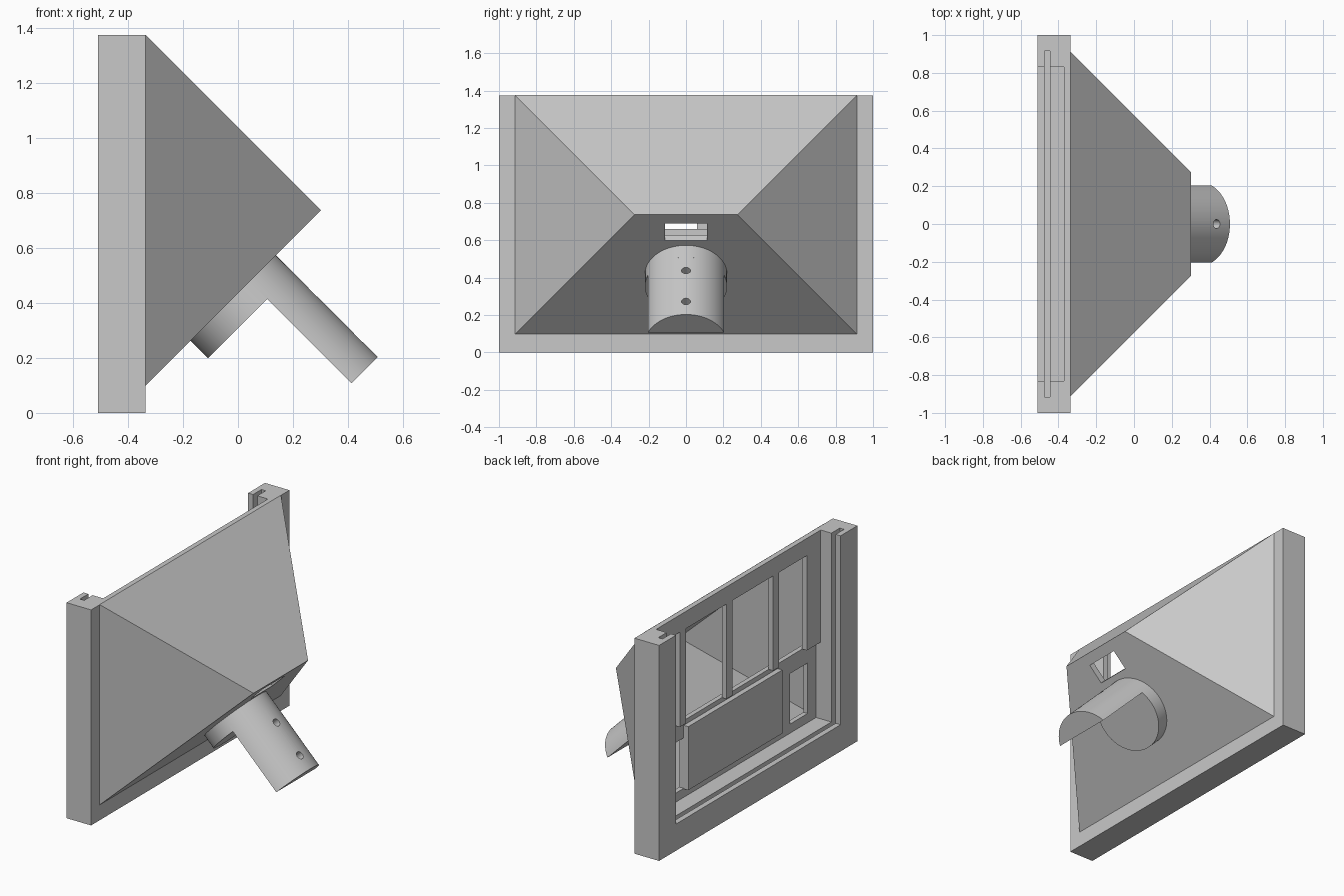
import bpy
import bmesh
import math
from mathutils import Matrix, Vector

if "Cube" in bpy.data.objects:
    bpy.data.objects.remove(bpy.data.objects["Cube"], do_unlink=True)

grey = bpy.data.materials.new("plain_grey")
grey.use_nodes = True
colour = (0.58, 0.58, 0.58, 1)
grey.diffuse_color = colour
grey.node_tree.nodes["Principled BSDF"].inputs["Base Color"].default_value = colour


def make(name, bm):
    bmesh.ops.recalc_face_normals(bm, faces=bm.faces)
    mesh = bpy.data.meshes.new(name)
    bm.to_mesh(mesh)
    bm.free()
    mesh.materials.append(grey)
    obj = bpy.data.objects.new(name, mesh)
    bpy.context.collection.objects.link(obj)
    return obj


def box(name, x, y, z, matrix=Matrix()):
    """Box from three (low, high) ranges."""
    bm = bmesh.new()
    bmesh.ops.create_cube(bm, size=1)
    for v in bm.verts:
        v.co = matrix @ Vector([(r[0] + r[1]) / 2 + c * (r[1] - r[0])
                                for r, c in zip((x, y, z), v.co)])
    return make(name, bm)


def round_bar(name, radius, low, high, matrix, sweep=math.pi, sides=64):
    """Bar along local z; its section is the arc within +-sweep of local x."""
    bm = bmesh.new()
    steps = sides if sweep == math.pi else sides + 1
    angles = [-sweep + 2 * sweep * i / sides for i in range(steps)]
    verts = [bm.verts.new((radius * math.cos(a), radius * math.sin(a), low))
             for a in angles]
    cap = bm.faces.new(verts)
    grown = bmesh.ops.extrude_face_region(bm, geom=[cap], use_keep_orig=True)["geom"]
    for v in grown:
        if isinstance(v, bmesh.types.BMVert):
            v.co.z = high
    bm.transform(matrix)
    return make(name, bm)


def wedge(name, base_x, tip_x):
    """Hipped wedge with 45 degree sides, ridge along y at tip_x."""
    bm = bmesh.new()
    reach = tip_x - base_x
    mid, half = 0.737, 0.275
    base = [bm.verts.new((base_x, sy * (half + reach), mid + sz * reach))
            for sy, sz in ((-1, -1), (1, -1), (1, 1), (-1, 1))]
    ridge = [bm.verts.new((tip_x, s * half, mid)) for s in (-1, 1)]
    a, b, c, d = base
    for face in ((a, b, c, d), (a, b, ridge[1], ridge[0]),
                 (d, c, ridge[1], ridge[0]), (a, d, ridge[0]), (b, c, ridge[1])):
        bm.faces.new(face)
    return make(name, bm)


def cut(obj, cutter):
    mod = obj.modifiers.new("cut", "BOOLEAN")
    mod.operation = "DIFFERENCE"
    mod.solver = "EXACT"
    mod.object = cutter
    bpy.context.view_layer.update()
    graph = bpy.context.evaluated_depsgraph_get()
    result = bpy.data.meshes.new_from_object(obj.evaluated_get(graph))
    obj.modifiers.clear()
    obj.data = result
    bpy.data.objects.remove(cutter, do_unlink=True)


# Upright frame, open at the top, with a groove for a sliding sheet
frame = box("frame", (-0.51, -0.337), (-1, 1), (0, 1.375))
cut(frame, box("opening", (-0.6, -0.37), (-0.83, 0.83), (0.17, 1.5)))
cut(frame, box("groove", (-0.475, -0.445), (-0.915, 0.915), (0.085, 1.5)))

# Upper windows between the mullions, above an open lower half
cut(frame, box("lower_half", (-0.42, -0.3), (-0.83, 0.83), (0.17, 0.66)))
for y in ((0.59, 0.70), (0.12, 0.53), (-0.35, 0.06), (-0.69, -0.41)):
    cut(frame, box("window", (-0.42, -0.3), y, (0.65, 1.265)))

# Set-back lower panel with two windows and a raised plate
panel = box("lower_panel", (-0.337, -0.307), (-0.835, 0.835), (0.16, 0.66))
for y in ((0.505, 0.70), (-0.745, -0.565)):
    cut(panel, box("window", (-0.4, -0.25), y, (0.228, 0.55)))
box("inner_plate", (-0.37, -0.325), (-0.444, 0.505), (0.225, 0.63))

# Hollow wedge housing
housing = wedge("housing", -0.337, 0.302)
cut(housing, wedge("hollow", -0.37, 0.242))

# Local axes on the lower slope: x runs up the slope, z points outward
slope = (Matrix.Translation((-0.0175, 0, 0.4175))
         @ Matrix.Rotation(math.radians(135), 4, "Y")
         @ Matrix.Rotation(math.pi, 4, "Z"))

# Slot near the ridge of the housing
cut(housing, box("slot", (0.257, 0.384), (-0.113, 0.113), (-0.1, 0.1), slope))

# Round mount: short full disc, then a long rounded tongue with two holes
radius = 0.22
round_bar("mount_base", radius, -0.02, 0.09, slope)
tongue = round_bar("mount_tongue", radius, 0.05, 0.523, slope,
                   sweep=math.acos(0.085 / radius), sides=32)
for along in (0.19, 0.424):
    drill = slope @ Matrix.Translation((0, 0, along)) @ Matrix.Rotation(math.pi / 2, 4, "Y")
    cut(tongue, round_bar("drill", 0.024, 0.0, 0.4, drill, sides=24))

# Smooth the round parts, keeping their edges sharp
bpy.ops.object.select_all(action="DESELECT")
for name in ("mount_base", "mount_tongue"):
    part = bpy.data.objects[name]
    part.select_set(True)
    bpy.context.view_layer.objects.active = part
bpy.ops.object.shade_smooth_by_angle(angle=math.radians(30))
